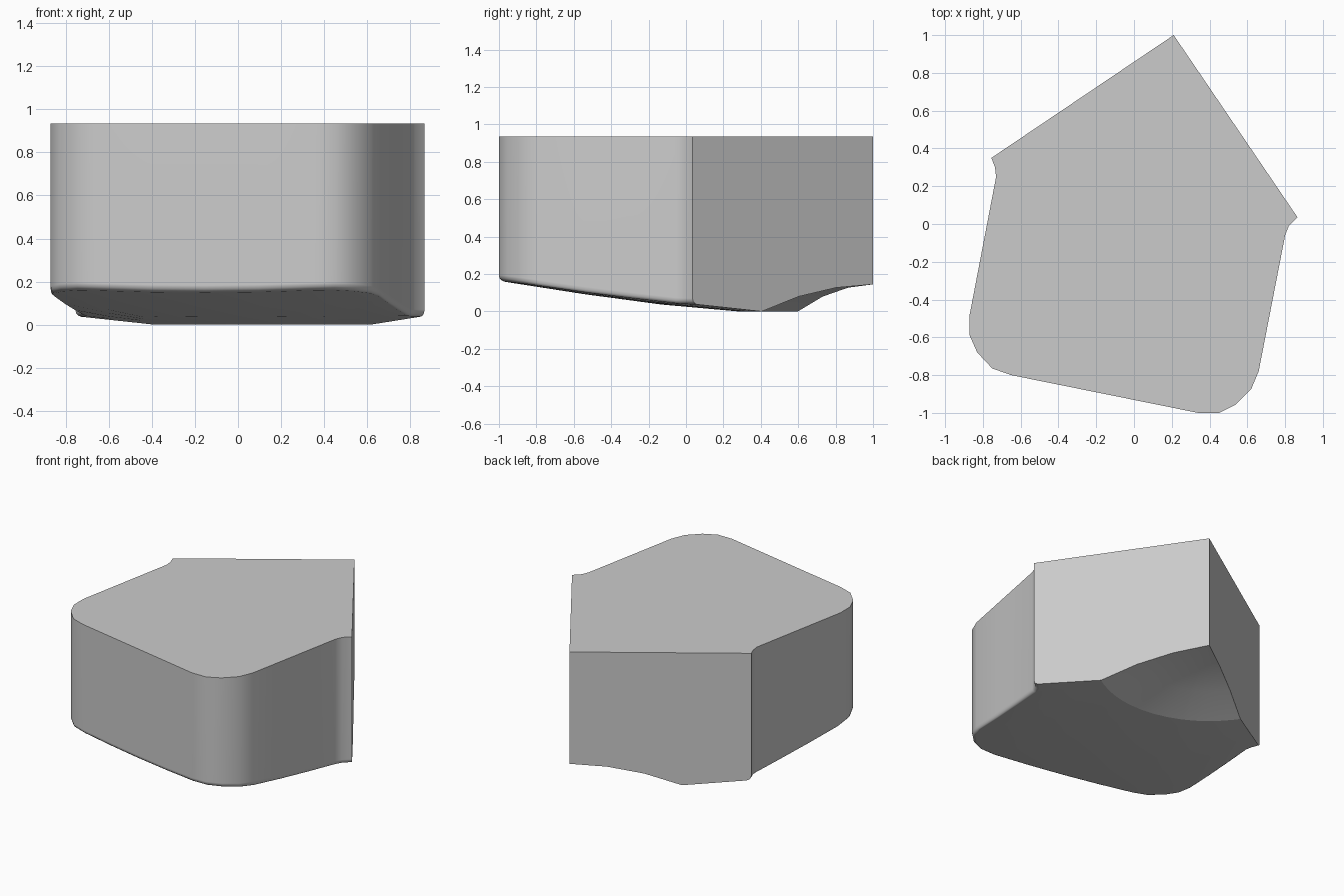
import bpy, bmesh
from mathutils import Vector

if "Cube" in bpy.data.objects:
    bpy.data.objects.remove(bpy.data.objects["Cube"])

TOP = 0.935
APEX = Vector((0.21, 1.0))
BEVEL = 0.03

# Outline from the left back corner round the front to the right back corner
OUTLINE = [(-0.755, 0.35), (-0.736, 0.30), (-0.73, 0.25), (-0.87, -0.48),
           (-0.87, -0.59), (-0.83, -0.68), (-0.75, -0.765), (-0.65, -0.80),
           (0.34, -1.0), (0.45, -1.0), (0.54, -0.955), (0.62, -0.875),
           (0.66, -0.78), (0.80, -0.06), (0.82, -0.01), (0.866, 0.035)]

# Underside height against distance from the back corner
PROFILE = [(0, 0.145), (0.24, 0.127), (0.48, 0.08), (0.72, 0.0),
           (1.2, 0.043), (1.6, 0.1), (2.0, 0.163), (2.2, 0.195)]


def height(r):
    for (r0, z0), (r1, z1) in zip(PROFILE, PROFILE[1:]):
        if r <= r1:
            return z0 + (z1 - z0) * (r - r0) / (r1 - r0)


# Split the long outline edges so the underside stays round
points = []
pts = [Vector(p) for p in OUTLINE]
for a, b in zip(pts, pts[1:]):
    n = max(1, round((b - a).length / 0.25))
    points += [a.lerp(b, i / n) for i in range(n)]
points.append(pts[-1])

bm = bmesh.new()
apex_top = bm.verts.new((*APEX, TOP))
apex_low = bm.verts.new((*APEX, height(0)))

# One spoke per outline point: scoop, sloping underside, rounded edge, top
spokes = []
for p in points:
    d = p - APEX
    R = d.length
    d.normalize()
    end = R - BEVEL
    radii = [0.24, 0.48, 0.72] + [0.72 + (end - 0.72) * t for t in (1/3, 2/3, 1)]
    rz = [(r, height(r)) for r in radii]
    z = height(R)
    rz += [(R - BEVEL * 0.5, z + BEVEL * 0.1), (R - BEVEL * 0.13, z + BEVEL * 0.45),
           (R, z + BEVEL), (R, TOP)]
    spokes.append([bm.verts.new((*(APEX + d * r), h)) for r, h in rz])

for s, t in zip(spokes, spokes[1:]):
    bm.faces.new((apex_low, s[0], t[0]))
    for i in range(len(s) - 1):
        bm.faces.new((s[i], s[i + 1], t[i + 1], t[i]))
    # crisp rim around the scoop
    bm.edges.get((s[2], t[2])).smooth = False

# Flat top and the two flat back walls
bm.faces.new([apex_top] + [s[-1] for s in spokes])
for s in (spokes[0], spokes[-1]):
    bm.faces.new([apex_top, apex_low] + s)
bmesh.ops.recalc_face_normals(bm, faces=bm.faces[:])

mesh = bpy.data.meshes.new("stone_block")
bm.to_mesh(mesh)
bm.free()
block = bpy.data.objects.new("stone_block", mesh)
bpy.context.collection.objects.link(block)
bpy.context.view_layer.objects.active = block
block.select_set(True)
bpy.ops.object.shade_smooth_by_angle(angle=0.7, keep_sharp_edges=True)
weighted = block.modifiers.new("weighted_normals", 'WEIGHTED_NORMAL')
weighted.keep_sharp = True
